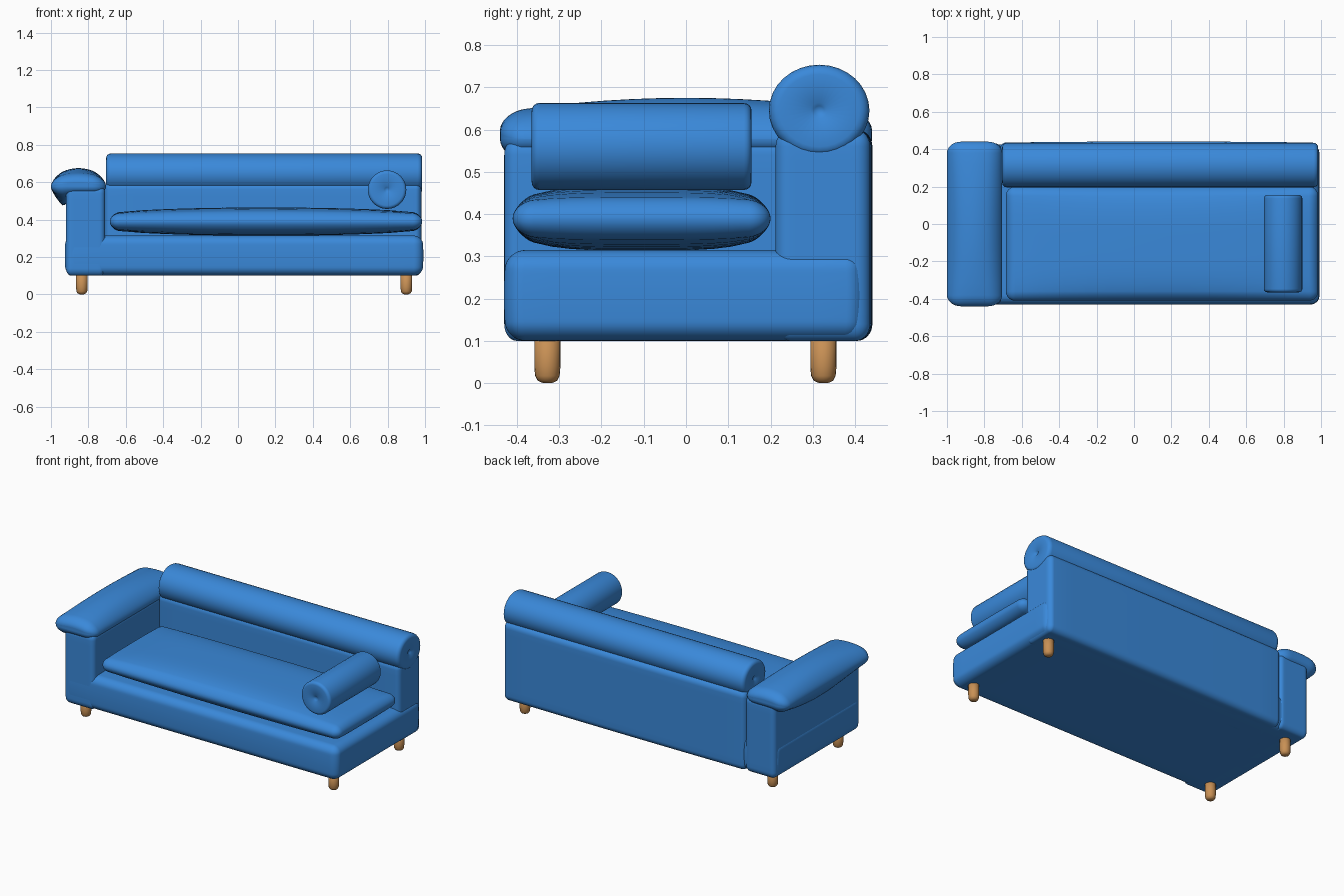
import bpy, bmesh, math
from mathutils import Vector

if "Cube" in bpy.data.objects:
    bpy.data.objects.remove(bpy.data.objects["Cube"])


def material(name, rgb):
    m = bpy.data.materials.new(name)
    m.diffuse_color = (*rgb, 1)
    m.use_nodes = True
    m.node_tree.nodes["Principled BSDF"].inputs["Base Color"].default_value = m.diffuse_color
    return m


BLUE = material("blue fabric", (0.042, 0.25, 0.70))
WOOD = material("light wood", (0.58, 0.28, 0.09))


def finish(bm, name, mat, loc=(0, 0, 0), rot=(0, 0, 0)):
    bmesh.ops.recalc_face_normals(bm, faces=bm.faces)
    me = bpy.data.meshes.new(name)
    bm.to_mesh(me)
    bm.free()
    me.materials.append(mat)
    ob = bpy.data.objects.new(name, me)
    ob.location, ob.rotation_euler = loc, rot
    bpy.context.collection.objects.link(ob)
    for p in me.polygons:
        p.use_smooth = True
    return ob


def soft_box(name, lo, hi, radii, shape=None, mat=BLUE):
    """Rounded box between two corners; shape(p, u, v, w) adds a bulge."""
    lo, hi = Vector(lo), Vector(hi)
    mid, half = (lo + hi) / 2, (hi - lo) / 2
    bm = bmesh.new()
    bmesh.ops.create_cube(bm, size=2)
    bmesh.ops.subdivide_edges(bm, edges=bm.edges, cuts=19, use_grid_fill=True)
    for vert in bm.verts:
        core, out = Vector(), Vector()
        for i in range(3):
            t = vert.co[i]
            s = math.copysign(1, t)
            a = abs(t)
            inner = half[i] - radii[i]
            core[i] = s * inner * min(a / 0.6, 1)
            out[i] = s * math.tan(max(0, (a - 0.6) / 0.4) * math.pi / 4)
        out.normalize()
        p = core + Vector(o * r for o, r in zip(out, radii))
        u, v, w = (p[i] / half[i] for i in range(3))
        if shape:
            p += Vector(shape(u, v, w))
        vert.co = p + mid
    return finish(bm, name, mat)


def lathe(name, profile, loc, rot=(0, 0, 0), sides=32, mat=BLUE, squash=1):
    """Turn a (radius, height) profile around z; end points are on the axis."""
    bm = bmesh.new()
    rings = []
    for r, z in profile:
        n = 1 if r == 0 else sides
        rings.append([bm.verts.new((r * squash * math.cos(2 * math.pi * k / sides),
                                    r * math.sin(2 * math.pi * k / sides), z))
                      for k in range(n)])
    for a, b in zip(rings, rings[1:]):
        for k in range(sides):
            j = (k + 1) % sides
            q = [a[k % len(a)], a[j % len(a)], b[j % len(b)], b[k % len(b)]]
            bm.faces.new(list(dict.fromkeys(q)))
    return finish(bm, name, mat, loc, rot)


def roll_profile(r, length, e):
    """Cylinder with rounded rims and a small dimple in each end."""
    h = length / 2
    top = [(0, h - 0.012), (0.012, h - 0.008), (0.02, h - 0.002), (r - e, h)]
    top += [(r - e + e * math.sin(a), h - e + e * math.cos(a))
            for a in (math.radians(d) for d in (22, 45, 68, 90))]
    return top + [(a, -z) for a, z in reversed(top)]


# base, slightly swollen on its long sides
soft_box("base", (-0.92, -0.425, 0.10), (0.985, 0.42, 0.315), (0.05, 0.045, 0.045),
         lambda u, v, w: (0.006 * u * (1 - w * w), 0.006 * v * (1 - w * w), 0))

# back rest panel and the roll along its top
soft_box("back_panel", (-0.715, 0.212, 0.10), (0.98, 0.435, 0.60), (0.03, 0.035, 0.04),
         lambda u, v, w: (0, 0.006 * max(v, 0) * (1 - u * u), 0))
lathe("back_roll", roll_profile(0.119, 1.69, 0.025), (0.14, 0.315, 0.645),
      (0, math.pi / 2, 0), squash=0.91)

# single arm with its overhanging pad
soft_box("arm", (-0.92, -0.43, 0.10), (-0.71, 0.43, 0.58), (0.03, 0.03, 0.04))


def pad_shape(u, v, w):
    across, along = max(0, 1 - u * u), max(0, 1 - v * v)
    rise = 0.02 * across + 0.035 * across * along
    droop = -0.065 * max(0, 1 - abs(u + 0.55) / 0.45) * along
    return (0, 0, rise if w > 0 else droop)


soft_box("arm_pad", (-1.0, -0.44, 0.535), (-0.705, 0.44, 0.62), (0.075, 0.06, 0.042), pad_shape)


# seat cushion, pillowed above and below
def pillow(u, v, w):
    dome = math.sqrt(max(0, 1 - u * u)) * max(0, 1 - v ** 4)
    return (0, 0, 0.038 * dome * w)


soft_box("seat_cushion", (-0.685, -0.41, 0.352), (0.985, 0.20, 0.427), (0.05, 0.05, 0.036), pillow)

# loose bolster
lathe("bolster", roll_profile(0.103, 0.52, 0.018), (0.797, -0.105, 0.56), (math.pi / 2, 0, 0))

# legs
leg = [(0, 0), (0.013, 0.001), (0.023, 0.006), (0.029, 0.017), (0.031, 0.04), (0.031, 0.13), (0, 0.13)]
for xn, x in (("left", -0.835), ("right", 0.90)):
    for yn, y in (("front", -0.328), ("back", 0.325)):
        lathe(f"{yn}_{xn}_leg", leg, (x, y, 0), sides=20, mat=WOOD)
